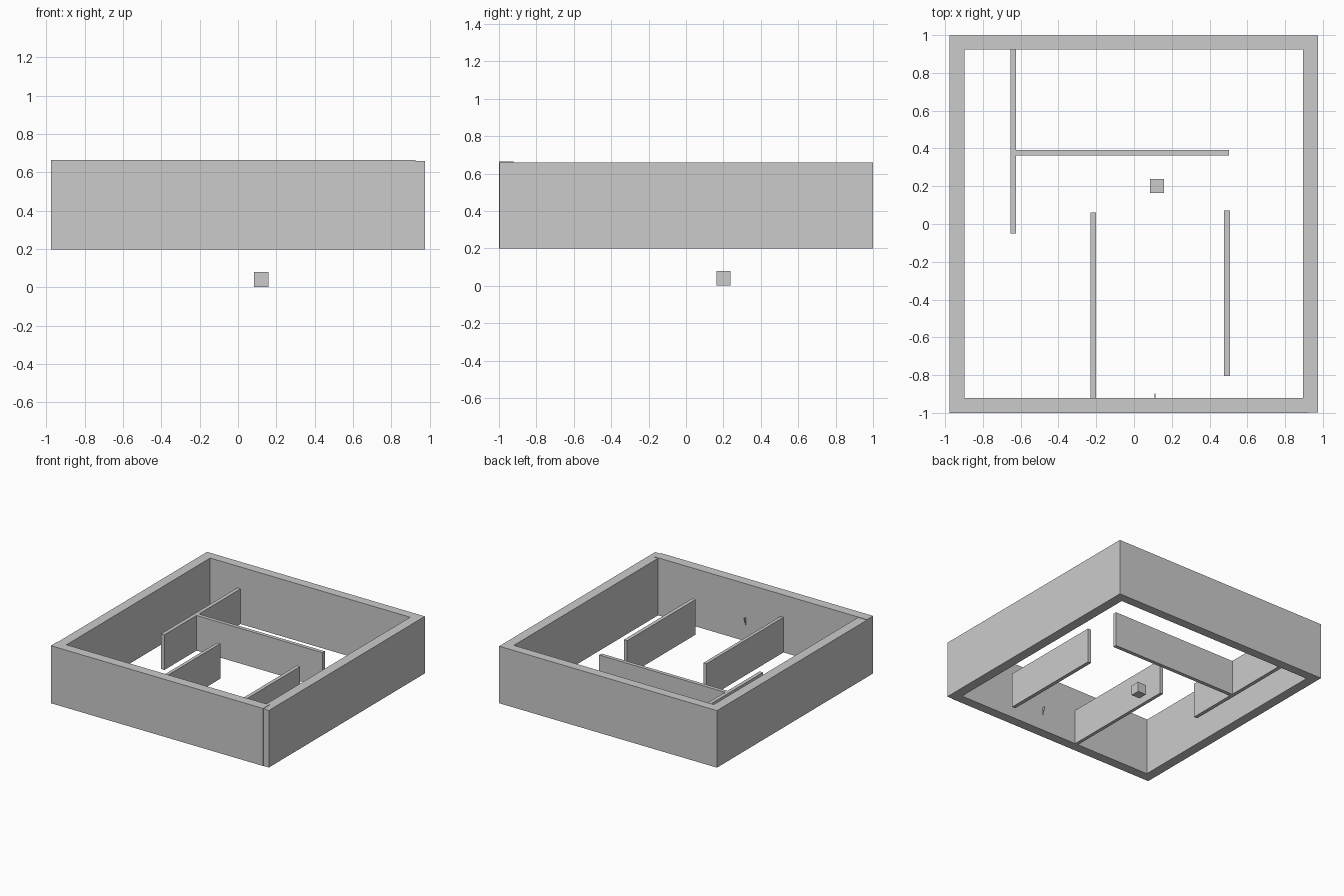
import bpy
import bmesh

if "Cube" in bpy.data.objects:
    bpy.data.objects.remove(bpy.data.objects["Cube"])


def box(name, x0, x1, y0, y1, z0, z1):
    bm = bmesh.new()
    bmesh.ops.create_cube(bm, size=1)
    for v in bm.verts:
        v.co = (x0 if v.co.x < 0 else x1,
                y0 if v.co.y < 0 else y1,
                z0 if v.co.z < 0 else z1)
    mesh = bpy.data.meshes.new(name)
    bm.to_mesh(mesh)
    bm.free()
    obj = bpy.data.objects.new(name, mesh)
    bpy.context.collection.objects.link(obj)
    return obj


BASE, OUTER_TOP, INNER_TOP = 0.198, 0.66, 0.483

# Outer walls; the front one stands slightly proud of the others
box("left_wall", -0.977, -0.897, -0.997, 0.999, BASE, OUTER_TOP)
box("right_wall", 0.895, 0.975, -0.997, 0.999, BASE, OUTER_TOP)
box("back_wall", -0.897, 0.895, 0.925, 0.999, BASE, OUTER_TOP)
box("front_wall", -0.977, 0.925, -1.0, -0.921, BASE, OUTER_TOP + 0.004)

# Lower, thinner partitions
partitions = [
    (-0.655, -0.625, -0.05, 0.925),
    (-0.625, 0.503, 0.362, 0.392),
    (-0.229, -0.202, -0.921, 0.062),
    (0.477, 0.507, -0.805, 0.072),
]
for i, (x0, x1, y0, y1) in enumerate(partitions):
    box(f"partition_{i + 1}", x0, x1, y0, y1, BASE, INNER_TOP)

# Small loose block resting below the walls
box("small_block", 0.084, 0.16, 0.163, 0.239, 0.0, 0.08)

# Tiny wedge on the inside of the front wall, sticking out at the top
wedge = box("wall_wedge", 0.108, 0.114, -0.922, -0.92, 0.33, 0.39)
for v in wedge.data.vertices:
    if v.co.z > 0.36 and v.co.y > -0.921:
        v.co.y = -0.898
